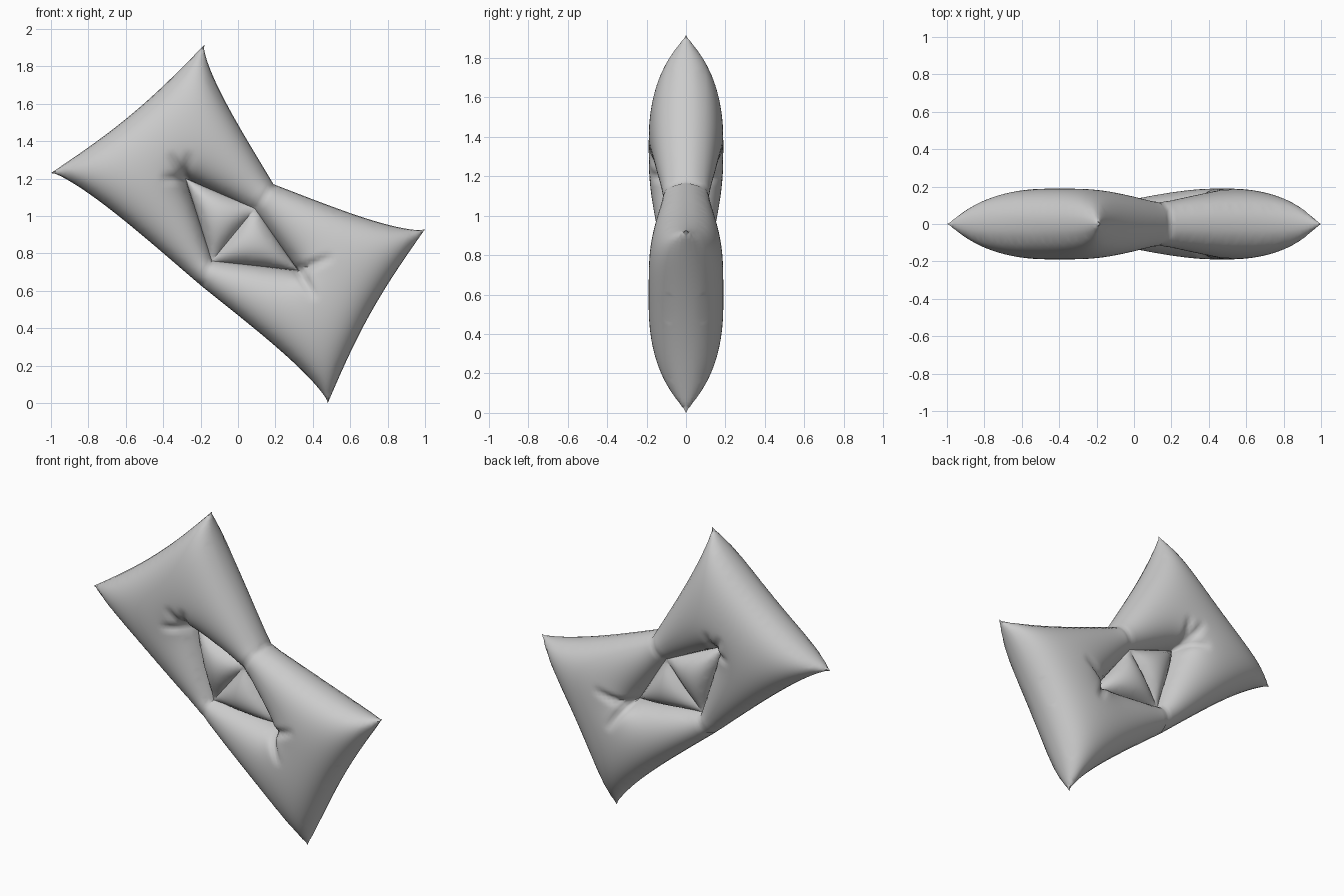
import bpy, bmesh, math
from mathutils import Vector, geometry, kdtree

if "Cube" in bpy.data.objects:
    bpy.data.objects.remove(bpy.data.objects["Cube"])

V = Vector
# Outline corners (x, z): four cushion tips and two waist points
T1, T2, T3, T4 = V((-1, 1.23)), V((-.18, 1.915)), V((1, .93)), V((.48, 0))
W1, W2 = V((.19, 1.17)), V((-.2, .63))
# Sunken centre: two pinched points and the two ends of the fold
A, B, C, D = V((-.28, 1.2)), V((.09, 1.04)), V((.32, .71)), V((-.14, .76))
depth = [0, .07, 0, .04]
STEP, PUFF, LIMIT = .021, 3.2, .0475

pts, cons, fixed = [], [], []


def add(p, u):
    for i, q in enumerate(pts):
        if (q - p).length < 1e-5:
            return i
    pts.append(p)
    fixed.append(u)
    return len(pts) - 1


def seam(a, b, ha=0, hb=0, bow=0, power=1, flip=False):
    """Sampled seam line whose height is fixed."""
    n = round((b - a).length / STEP)
    d = (b - a).normalized()
    nrm = V((d.y, -d.x))
    line = []
    for i in range(n + 1):
        t = i / n
        s = 1 - t if flip else t
        off = bow * math.sin(math.pi * min(1, s ** power))
        line.append((a.lerp(b, t) + nrm * off, ha + (hb - ha) * t))
    ids = [add(p, h * h) for p, h in line]
    cons.extend(zip(ids, ids[1:]))
    return [(p, nrm) for p, h in line[1:-1]]


near = []
for a, b, pw, fl in ((T1, T2, 1, 0), (T2, W1, .6, 0), (W1, T3, .6, 1),
                     (T3, T4, 1, 0), (T4, W2, .6, 0), (W2, T1, .6, 1)):
    near += seam(a, b, bow=.035, power=pw, flip=bool(fl))
n_rim = len(pts)
quad = [A, B, C, D]
for i in range(4):
    j = (i + 1) % 4
    near += seam(quad[i], quad[j], depth[i], depth[j])
near += seam(D, B, depth[3], depth[1])
n_fixed = len(pts)

# Fine rows beside each seam so the cloth rolls over roundly
for off in (.0035, -.0035, .012, -.012):
    for p, nrm in near:
        q = p + nrm * off
        if all((q - r).length_squared > 1.1e-5 for r in pts):
            pts.append(q)

# Even filling of the interior
kd = kdtree.KDTree(len(pts))
for i, p in enumerate(pts):
    kd.insert((p.x, p.y, 0), i)
kd.balance()
row = 0
z = 0
while z < 1.93:
    x = -1 + (row % 2) * STEP / 2
    while x < 1:
        if kd.find((x, z, 0))[2] > .013:
            pts.append(V((x, z)))
        x += STEP
    z += STEP * .866
    row += 1

vs, _, tris, orig, _, _ = geometry.delaunay_2d_cdt(pts, cons, [], 1, 1e-6)
n = len(vs)
u = [.01] * n
locked, rim = [False] * n, [False] * n
for i, o in enumerate(orig):
    ids = [k for k in o if k < n_fixed]
    if ids:
        locked[i], u[i] = True, fixed[ids[0]]
        rim[i] = ids[0] < n_rim

# Inflate: solve the membrane with pressure over the flat pattern
area = [0.0] * n
wt = [{} for _ in range(n)]
for t in tris:
    for k in range(3):
        i, j, o = t[k], t[(k + 1) % 3], t[(k + 2) % 3]
        e, f = vs[i] - vs[o], vs[j] - vs[o]
        cr = max(abs(e.x * f.y - e.y * f.x), 1e-9)
        w = .5 * e.dot(f) / cr
        wt[i][j] = wt[i].get(j, 0) + w
        wt[j][i] = wt[j].get(i, 0) + w
        area[o] += cr / 6
work = []
for i in range(n):
    if wt[i] and not locked[i]:
        nb = [(j, max(w, 0)) for j, w in wt[i].items()]
        work.append((i, nb, sum(w for _, w in nb) + area[i] * PUFF / LIMIT, PUFF * area[i]))
for _ in range(160):
    for i, nb, den, src in work:
        s = src
        for j, w in nb:
            s += w * u[j]
        u[i] += 1.6 * (s / den - u[i])

# Gathered wrinkles at the pinched points, and grooves across the waist
folds = [(A, V((-.26, 1.35)), .5, .022), (A, V((-.37, 1.34)), .5, .022),
         (A, V((-.42, 1.2)), .5, .022), (C, V((.52, .79)), .5, .022),
         (C, V((.42, .55)), .5, .022), (B, W1, .12, .015), (D, W2, .12, .015)]
for i in range(n):
    if locked[i]:
        continue
    for a, b, amt, wid in folds:
        q, t = geometry.intersect_point_line(vs[i], a, b)
        t = min(1, max(0, t))
        d = (vs[i] - a.lerp(b, t)).length
        fade = 1 if amt < .2 else 1 - t
        u[i] *= 1 - amt * fade * math.exp(-(d / wid) ** 2)

# Front and back sheets joined along the outer rim
bm = bmesh.new()
used = {i for t in tris for i in t}
sheets = []
for side in (-1, 1):
    sheet = {}
    for i in used:
        if side == 1 and rim[i]:
            sheet[i] = sheets[0][i]
        else:
            h = math.sqrt(max(u[i], 0))
            sheet[i] = bm.verts.new((vs[i].x, side * h, vs[i].y))
    sheets.append(sheet)
    for t in tris:
        bm.faces.new([sheet[i] for i in (t if side == -1 else reversed(t))])
bmesh.ops.recalc_face_normals(bm, faces=bm.faces)
me = bpy.data.meshes.new("inflated_bow")
bm.to_mesh(me)
bm.free()
ob = bpy.data.objects.new("inflated_bow", me)
bpy.context.collection.objects.link(ob)
bpy.context.view_layer.objects.active = ob
ob.select_set(True)
bpy.ops.object.shade_smooth_by_angle(angle=math.radians(55))
